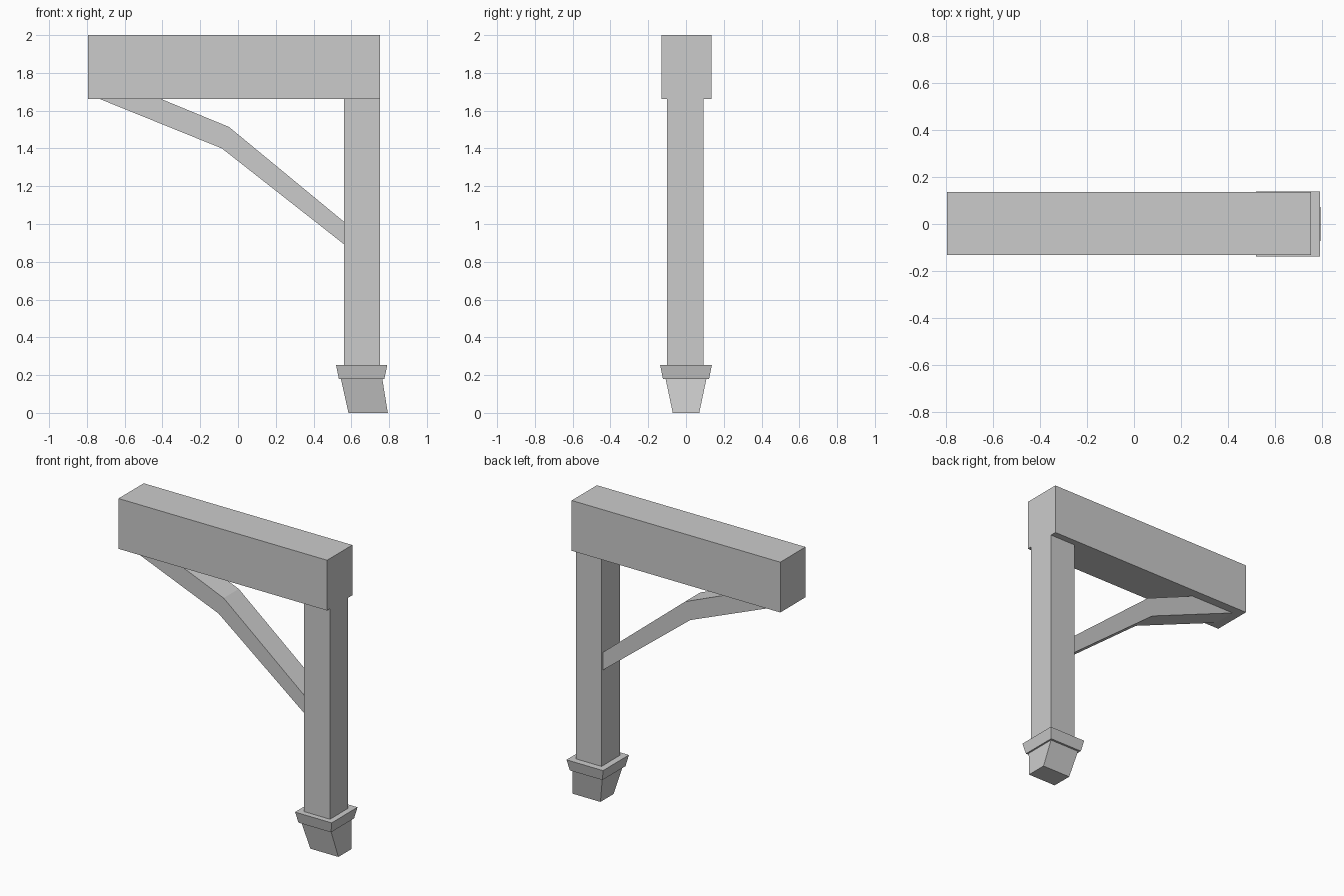
import bpy

if "Cube" in bpy.data.objects:
    bpy.data.objects.remove(bpy.data.objects["Cube"])


def mesh_object(name, verts, faces):
    mesh = bpy.data.meshes.new(name)
    mesh.from_pydata(verts, [], faces)
    mesh.update()
    obj = bpy.data.objects.new(name, mesh)
    bpy.context.collection.objects.link(obj)
    return obj


def loft(name, lower, upper):
    """Solid between two closed loops with equal point counts."""
    n = len(lower)
    sides = [(i, (i + 1) % n, (i + 1) % n + n, i + n) for i in range(n)]
    caps = [tuple(reversed(range(n))), tuple(range(n, 2 * n))]
    return mesh_object(name, lower + upper, sides + caps)


def rect(x0, x1, y0, y1, z):
    return [(x0, y0, z), (x1, y0, z), (x1, y1, z), (x0, y1, z)]


# Horizontal beam
loft("beam", rect(-0.794, 0.752, -0.131, 0.136, 1.663),
     rect(-0.794, 0.752, -0.131, 0.136, 2.0))

# Upright post, running from the collar to the beam
loft("post", rect(0.561, 0.752, -0.10, 0.093, 0.25),
     rect(0.561, 0.752, -0.10, 0.093, 1.663))

# Flared collar around the foot of the post
loft("collar", rect(0.534, 0.775, -0.122, 0.122, 0.18),
     rect(0.519, 0.79, -0.137, 0.137, 0.253))

# Tapered foot, leaning outward
loft("foot", rect(0.585, 0.793, -0.07, 0.07, 0.0),
     rect(0.545, 0.764, -0.108, 0.108, 0.18))

# Bent diagonal brace: side profile extruded in depth
profile = [(-0.735, 1.663), (-0.085, 1.40), (0.561, 0.893),
           (0.561, 1.012), (-0.048, 1.514), (-0.41, 1.663)]
back = [(x, 0.077, z) for x, z in reversed(profile)]
front = [(x, -0.083, z) for x, z in reversed(profile)]
loft("brace", back, front)

# Consistent outward normals
import bmesh
for obj in bpy.context.collection.objects:
    bm = bmesh.new()
    bm.from_mesh(obj.data)
    bmesh.ops.recalc_face_normals(bm, faces=bm.faces)
    bm.to_mesh(obj.data)
    bm.free()
